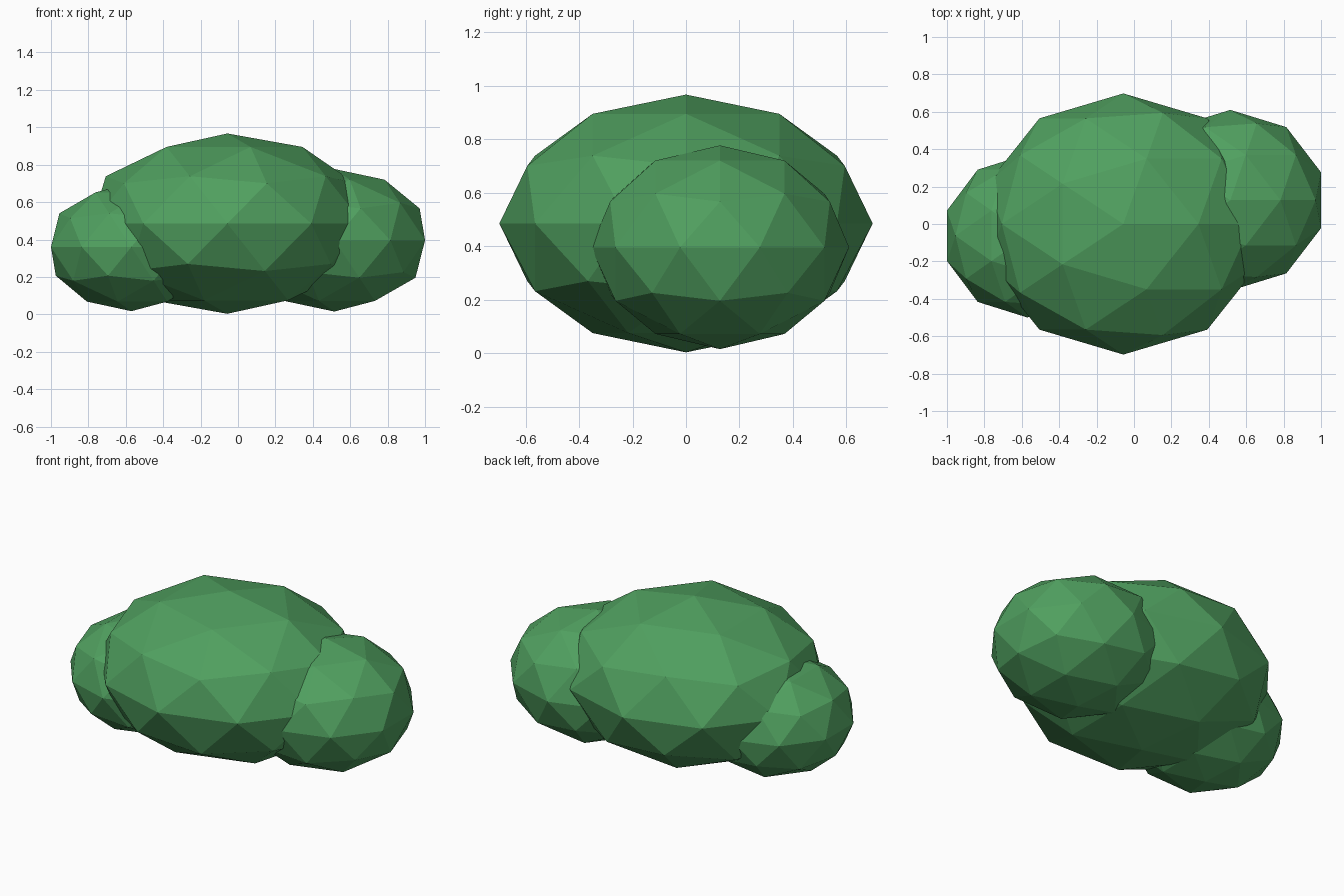
import bpy

# Remove the default cube
cube = bpy.data.objects.get("Cube")
if cube:
    bpy.data.objects.remove(cube, do_unlink=True)

# Leaf colour
leaf = bpy.data.materials.new("leaf_green")
leaf.use_nodes = True
colour = (0.08, 0.35, 0.115, 1)
leaf.diffuse_color = colour
leaf.node_tree.nodes["Principled BSDF"].inputs["Base Color"].default_value = colour


def foliage_lobe(name, centre, radii):
    """Faceted ball of leaves, squashed to the given radii."""
    bpy.ops.mesh.primitive_ico_sphere_add(subdivisions=2, radius=1, location=centre)
    lobe = bpy.context.object
    lobe.name = name
    lobe.scale = radii
    bpy.ops.object.transform_apply(location=False, rotation=False, scale=True)
    bpy.ops.object.shade_flat()
    lobe.data.materials.append(leaf)
    return lobe


# Large middle clump with a smaller one on each side
foliage_lobe("main_foliage", (-0.057, 0, 0.485), (0.764, 0.698, 0.482))
foliage_lobe("left_foliage", (0.515, 0.127, 0.396), (0.51, 0.483, 0.381))
foliage_lobe("right_foliage", (-0.57, -0.063, 0.36), (0.452, 0.437, 0.343))
